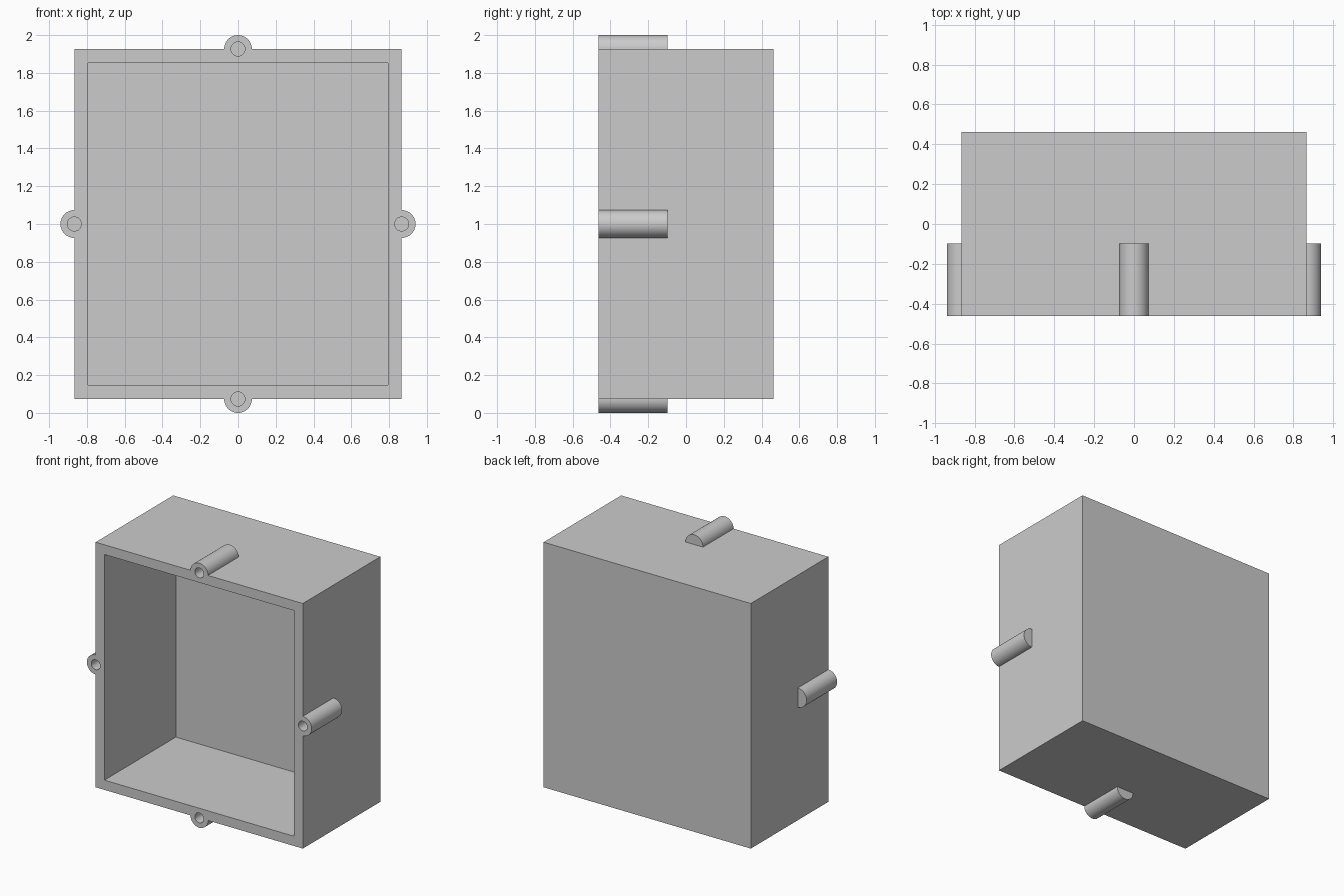
import bpy
import math

cube = bpy.data.objects.get("Cube")
if cube:
    bpy.data.objects.remove(cube, do_unlink=True)

# Overall sizes
HALF_W, HALF_D, HALF_H = 0.8665, 0.463, 0.9265
MID_Z = 1.0
WALL = 0.0735          # wall thickness, also the boss radius
BOSS_LENGTH = 0.365
HOLE_RADIUS, HOLE_DEPTH = 0.037, 0.29
FRONT = -HALF_D

grey = bpy.data.materials.new("plain grey")
grey.use_nodes = True
grey.diffuse_color = (0.6, 0.6, 0.6, 1)
grey.node_tree.nodes["Principled BSDF"].inputs["Base Color"].default_value = (0.6, 0.6, 0.6, 1)


def finish(name):
    obj = bpy.context.object
    obj.name = name
    bpy.ops.object.transform_apply(location=True, rotation=True, scale=True)
    obj.data.materials.append(grey)
    return obj


def block(name, half_w, half_h, y0, y1):
    bpy.ops.mesh.primitive_cube_add(size=2, location=(0, (y0 + y1) / 2, MID_Z))
    bpy.context.object.scale = (half_w, (y1 - y0) / 2, half_h)
    return finish(name)


def rod(name, x, z, radius, y0, y1):
    bpy.ops.mesh.primitive_cylinder_add(
        vertices=48, radius=radius, depth=y1 - y0,
        location=(x, (y0 + y1) / 2, z), rotation=(math.pi / 2, 0, 0))
    return finish(name)


def combine(target, other, operation):
    mod = target.modifiers.new(operation.lower(), "BOOLEAN")
    mod.operation = operation
    mod.solver = "EXACT"
    mod.object = other
    bpy.ops.object.select_all(action="DESELECT")
    target.select_set(True)
    bpy.context.view_layer.objects.active = target
    bpy.ops.object.modifier_apply(modifier=mod.name)
    bpy.data.objects.remove(other, do_unlink=True)


# Solid housing with a screw boss in the middle of each side
housing = block("housing", HALF_W, HALF_H, FRONT, HALF_D)
centres = [(HALF_W, MID_Z), (-HALF_W, MID_Z),
           (0, MID_Z + HALF_H), (0, MID_Z - HALF_H)]
for x, z in centres:
    combine(housing, rod("screw_boss", x, z, WALL, FRONT, FRONT + BOSS_LENGTH), "UNION")

# Hollow interior, open at the front
cavity = block("cavity_cutter", HALF_W - WALL, HALF_H - WALL, FRONT - 0.1, HALF_D - WALL)
combine(housing, cavity, "DIFFERENCE")

# Blind screw holes
for x, z in centres:
    hole = rod("hole_cutter", x, z, HOLE_RADIUS, FRONT - 0.1, FRONT + HOLE_DEPTH)
    combine(housing, hole, "DIFFERENCE")

# Smooth the round bosses, keep the box edges crisp
bpy.ops.object.select_all(action="DESELECT")
housing.select_set(True)
bpy.context.view_layer.objects.active = housing
bpy.ops.object.shade_smooth_by_angle(angle=math.radians(30))
